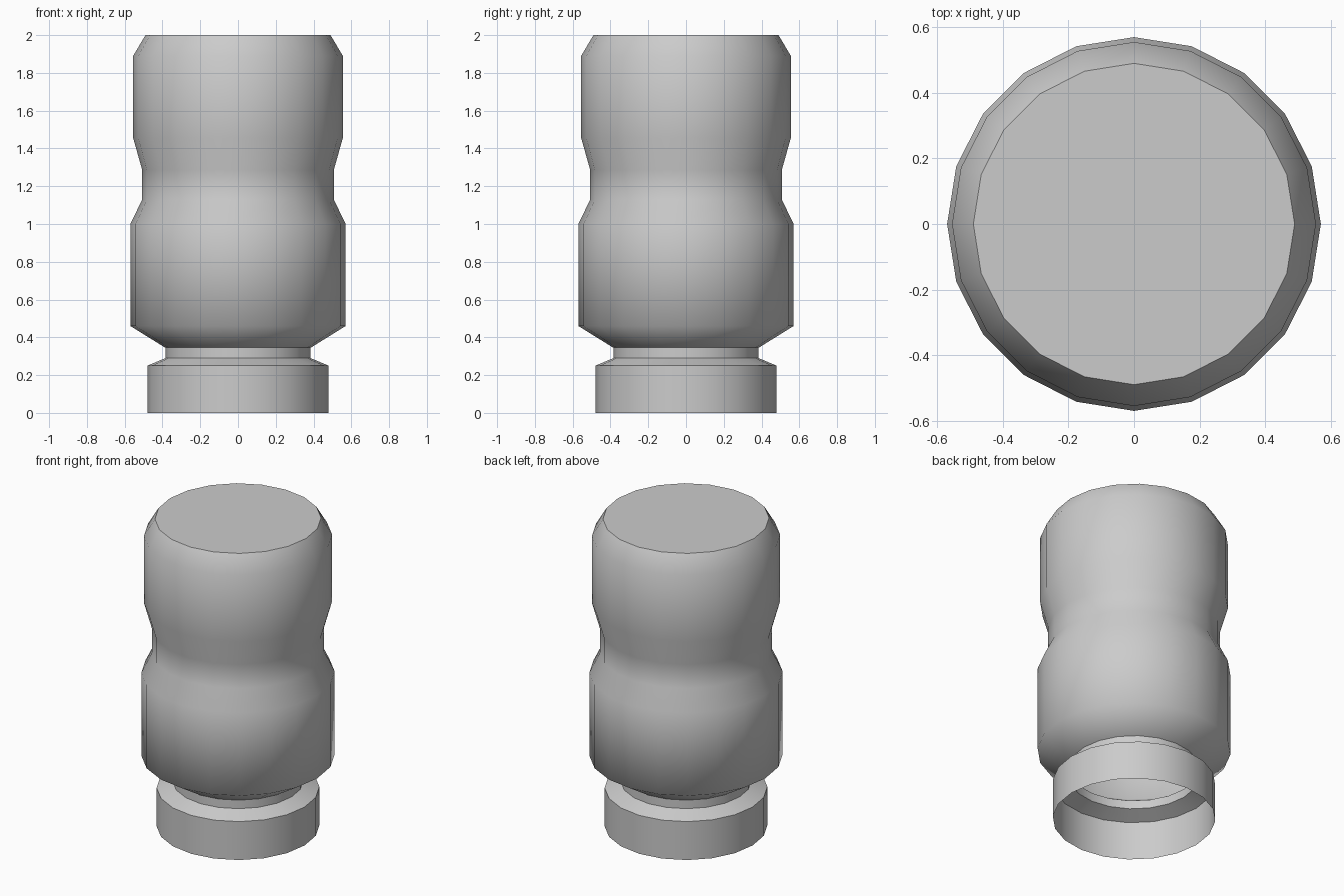
import bpy, bmesh, math

if "Cube" in bpy.data.objects:
    bpy.data.objects.remove(bpy.data.objects["Cube"])

SIDES = 20
# (radius, height, crisp edge) from the open mouth to the closed end
PROFILE = [
    (0.48, 0.00, False), (0.48, 0.25, True),
    (0.385, 0.29, True), (0.385, 0.345, True),
    (0.57, 0.46, False), (0.57, 1.00, False),
    (0.507, 1.13, False), (0.507, 1.285, False),
    (0.555, 1.455, False), (0.555, 1.89, False),
    (0.49, 2.00, True),
]

bm = bmesh.new()

# Rings of the thin hollow shell
rings = []
for r, z, _ in PROFILE:
    rings.append([bm.verts.new((r * math.cos(2 * math.pi * i / SIDES),
                                r * math.sin(2 * math.pi * i / SIDES), z))
                  for i in range(SIDES)])

# Walls between neighbouring rings
for low, high in zip(rings, rings[1:]):
    for i in range(SIDES):
        j = (i + 1) % SIDES
        bm.faces.new((low[i], low[j], high[j], high[i])).smooth = True

# Flat closed end; the mouth stays open
bm.faces.new(rings[-1])

# Crisp edges at the collar, neck and closed end
for ring, (_, _, crisp) in zip(rings, PROFILE):
    if crisp:
        for i in range(SIDES):
            bm.edges.get((ring[i], ring[(i + 1) % SIDES])).smooth = False

mesh = bpy.data.meshes.new("bottle_shell")
bm.to_mesh(mesh)
bm.free()
bottle = bpy.data.objects.new("bottle_shell", mesh)
bpy.context.collection.objects.link(bottle)
